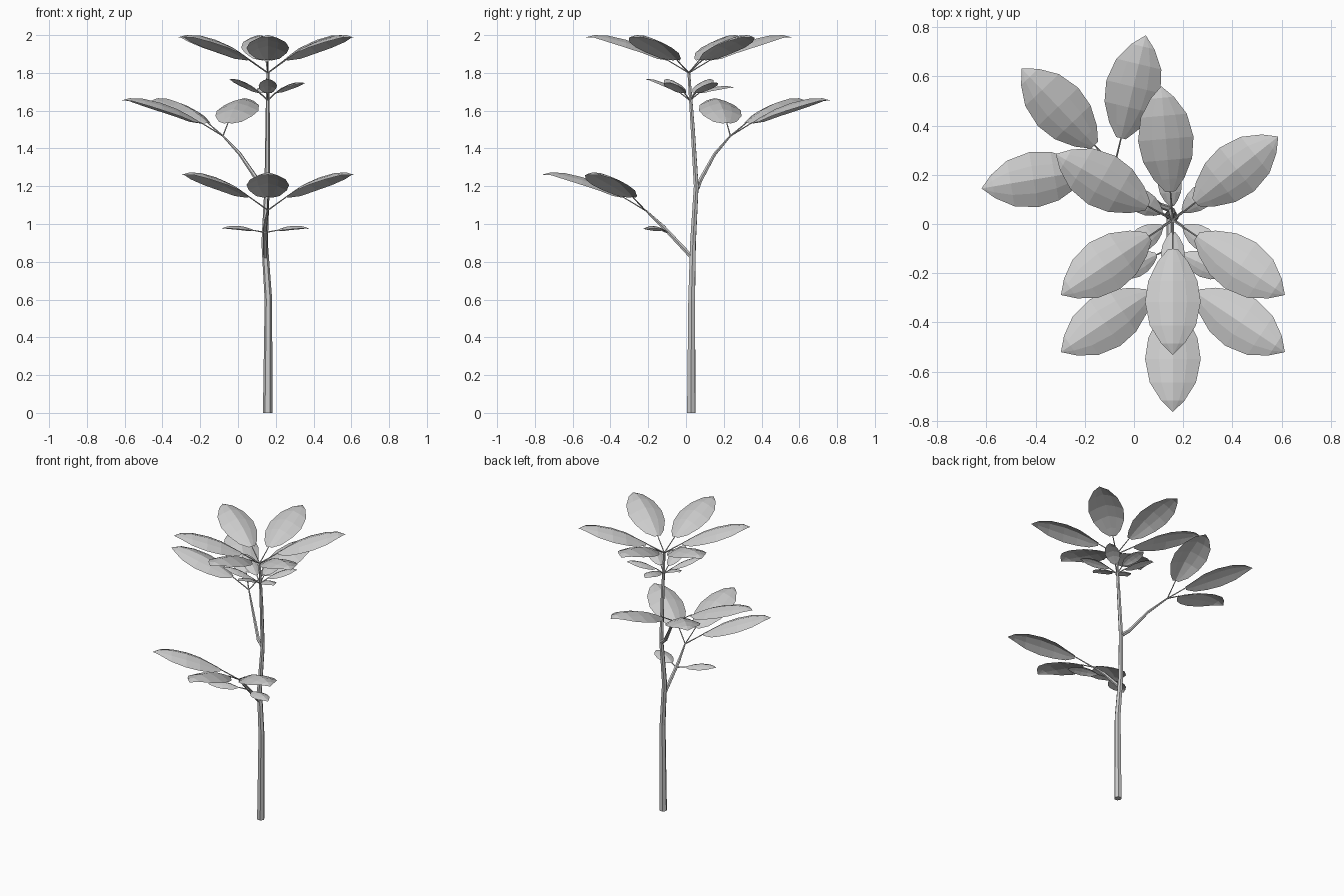
import bpy, bmesh
from math import sin, cos, radians, degrees, atan2
from mathutils import Vector

if "Cube" in bpy.data.objects:
    bpy.data.objects.remove(bpy.data.objects["Cube"])

def stem(name, pts):
    """Six-sided tapered tube; pts are (x, y, z, radius)."""
    cu = bpy.data.curves.new(name, 'CURVE')
    cu.dimensions = '3D'
    cu.bevel_depth = 1.0
    cu.bevel_resolution = 1
    cu.use_fill_caps = True
    sp = cu.splines.new('POLY')
    sp.points.add(len(pts) - 1)
    for p, (x, y, z, r) in zip(sp.points, pts):
        p.co = (x, y, z, 1)
        p.radius = r
    sp.use_smooth = False
    ob = bpy.data.objects.new(name, cu)
    bpy.context.collection.objects.link(ob)

# leaf sections: position along, half width, midrib rise, edge droop
SECTIONS = [(0, .02, 0, .004), (.12, .062, .032, .027), (.3, .1, .073, .038),
            (.5, .113, .105, .042), (.72, .094, .127, .034), (.89, .048, .130, .014)]
LENGTH, RISE = .43, .118

def leaf(name, base, angle, scale, rise):
    """Arched, ridged blade of four strips; rise = tip height over base."""
    base = Vector(base)
    a = radians(angle)
    out, side = Vector((cos(a), sin(a), 0)), Vector((-sin(a), cos(a), 0))
    up = Vector((0, 0, 1))
    bm = bmesh.new()
    rows = []
    for t, w, h, d in SECTIONS:
        z = h * scale + t * (rise - RISE * scale)
        rows.append([bm.verts.new(base + out * t * LENGTH * scale + side * s * w * scale
                     + up * (z - d * scale * abs(s) ** 1.4)) for s in (-1, -.5, 0, .5, 1)])
    for r0, r1 in zip(rows, rows[1:]):
        for i in range(4):
            bm.faces.new((r0[i], r1[i], r1[i + 1], r0[i + 1]))
    tip = bm.verts.new(base + out * LENGTH * scale + up * rise)
    for i in range(4):
        bm.faces.new((rows[-1][i], tip, rows[-1][i + 1]))
    bmesh.ops.recalc_face_normals(bm, faces=bm.faces)
    if sum((f.normal.z for f in bm.faces)) < 0:
        bmesh.ops.reverse_faces(bm, faces=bm.faces)
    me = bpy.data.meshes.new(name)
    bm.to_mesh(me)
    bm.free()
    bpy.context.collection.objects.link(bpy.data.objects.new(name, me))

def whorl(name, centre, angles, scale, gap, lift, rises):
    """Ring of leaves, each on a thin stalk."""
    c = Vector(centre)
    for i, (ang, rise) in enumerate(zip(angles, rises)):
        a = radians(ang)
        base = c + Vector((cos(a) * gap, sin(a) * gap, lift))
        stem(f"{name}_stalk_{i}", [(*c, .004), (*base, .003)])
        leaf(f"{name}_leaf_{i}", base, ang, scale, rise)

# trunk and two side branches
stem("trunk", [(.157, .028, 0, .025), (.161, .03, .6, .020), (.141, .037, .9, .017),
               (.154, .054, 1.2, .014), (.157, .036, 1.5, .012), (.158, .015, 1.8, .008)])
stem("front_branch", [(.145, .035, .82, .013), (.143, -.12, .985, .011), (.158, -.217, 1.075, .005)])
stem("back_branch", [(.15, .06, 1.19, .013), (.105, .075, 1.23, .012), (.01, .152, 1.37, .009),
                     (-.08, .235, 1.467, .005)])

# large leaf whorls
TOP = [95, 38.5, 150.5, 213.7, -33.7, -90]
whorl("top", (.158, .015, 1.8), TOP, 1, .117, .07, [RISE] * 6)
whorl("front", (.158, -.217, 1.073), [213.7, -33.7, -90], 1, .117, .07, [RISE] * 3)
whorl("back", (-.08, .235, 1.466), [76.5, 133.5, 189.5], 1, .117, .07, [RISE] * 3)

# small leaf whorls below
whorl("small_top", (.158, .02, 1.655), TOP, .43, .052, .04, [.025, .05, .07, .07, .05, .07])
whorl("small_front", (.145, -.1, .955), [205, -25], .46, .06, .01, [.008] * 2)
